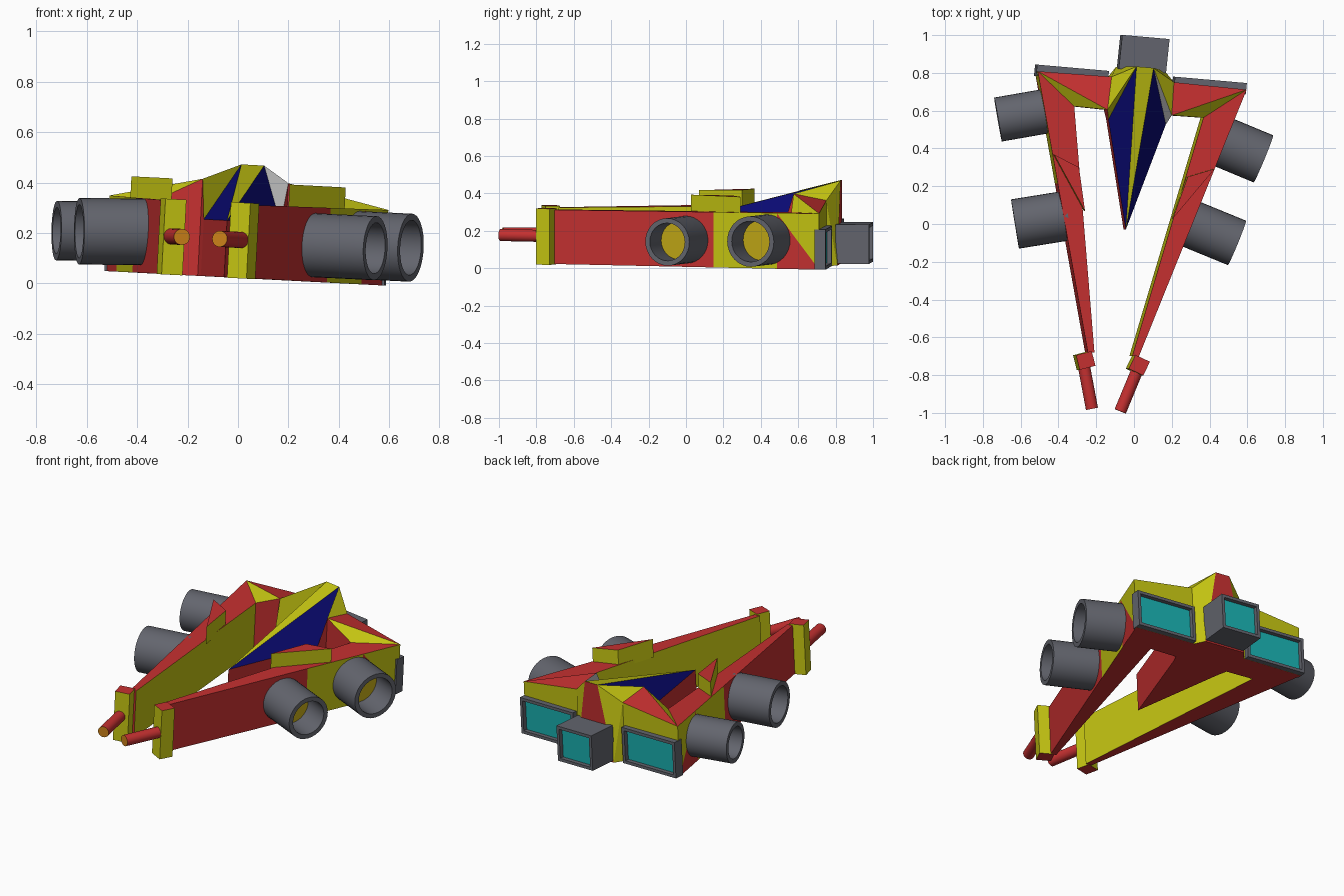
import bpy, bmesh, math
from mathutils import Matrix, Vector

if "Cube" in bpy.data.objects:
    bpy.data.objects.remove(bpy.data.objects["Cube"], do_unlink=True)

COLOURS = {
    "red": (0.56, 0.03, 0.03), "yellow": (0.56, 0.56, 0.006),
    "navy": (0.003, 0.003, 0.17), "grey": (0.125, 0.13, 0.155),
    "white": (0.6, 0.6, 0.6), "teal": (0.01, 0.44, 0.44),
    "gold": (0.52, 0.38, 0.008), "orange": (0.6, 0.22, 0.01),
}
NAMES = list(COLOURS)
MATS = []
for label, rgb in COLOURS.items():
    mat = bpy.data.materials.new(label)
    mat.use_nodes = True
    mat.diffuse_color = (*rgb, 1)
    mat.node_tree.nodes["Principled BSDF"].inputs["Base Color"].default_value = (*rgb, 1)
    MATS.append(mat)

# Banked attitude of the whole craft
TILT = Matrix(((1, 0.105, 0.052, -0.052),
               (-0.088, 1, 0, 0),
               (-0.052, -0.006, 1, 0.025),
               (0, 0, 0, 1)))
SIDES = {"left": 1, "right": -1}


def finish(name, bm, matrix=TILT, smooth=False):
    bm.transform(matrix)
    bmesh.ops.recalc_face_normals(bm, faces=bm.faces)
    mesh = bpy.data.meshes.new(name)
    bm.to_mesh(mesh)
    bm.free()
    for mat in MATS:
        mesh.materials.append(mat)
    obj = bpy.data.objects.new(name, mesh)
    bpy.context.collection.objects.link(obj)
    if smooth:
        bpy.ops.object.select_all(action="DESELECT")
        obj.select_set(True)
        bpy.context.view_layer.objects.active = obj
        bpy.ops.object.shade_smooth_by_angle(angle=math.radians(35))
    return obj


def paint(bm, colour):
    for f in bm.faces:
        f.material_index = NAMES.index(colour)


def recess(bm, face, rim, depth, colour):
    """Cut a rimmed hollow into a face and colour its floor."""
    bmesh.ops.inset_region(bm, faces=[face], thickness=rim)
    walls = bmesh.ops.extrude_discrete_faces(bm, faces=[face])["faces"]
    floor = walls[0]
    bmesh.ops.translate(bm, verts=floor.verts, vec=-floor.normal * depth)
    floor.material_index = NAMES.index(colour)


# Hull corner points for one half; a trailing 0 drops the point to the keel
POINTS = {
    "tip": (0, -0.03, 0.225), "apex": (0.045, 0.83, 0.45),
    "low": (0.152, 0.54, 0.225), "brow": (0.17, 0.59, 0.385),
    "rear": (0.165, 0.765, 0.35), "base": (0.13, 0.82, 0.2),
    "mid": (0, 0.82, 0.2), "corner": (0.553, 0.76, 0.3),
    "inner": (0.342, 0.593, 0.295), "nose_in": (0.10, -0.69, 0.29),
    "nose_out": (0.135, -0.69, 0.29),
}
for key, t in (("mark_a", 0.6), ("mark_b", 0.84)):
    POINTS[key] = Vector(POINTS["nose_out"]).lerp(Vector(POINTS["corner"]), t)

HALF = [
    ("navy", "tip apex low"), ("flank", "apex low brow"),
    ("yellow", "apex brow rear"), ("red", "tip low low0 tip0"),
    ("red", "low brow brow0 low0"), ("yellow", "apex rear base0"),
    ("yellow", "rear rear0 base0"), ("red", "tip0 low0 brow0 rear0 base0 mid0"),
    # tail shoulder
    ("red", "corner rear brow"), ("yellow", "corner brow inner"),
    ("red", "inner brow brow0 inner0"), ("yellow", "corner rear rear0 corner0"),
    ("red", "brow0 inner0 corner0 rear0"),
    # forward arm
    ("red", "corner inner nose_in nose_out mark_a mark_b"),
    ("yellow", "inner nose_in nose_in0 inner0"),
    ("red", "nose_in nose_out nose_out0 nose_in0"),
    ("red", "inner0 nose_in0 nose_out0 mark_a0 mark_b0 corner0"),
    ("red", "nose_out mark_a mark_a0 nose_out0"),
    ("yellow", "mark_a mark_b mark_b0 mark_a0"),
    ("red", "mark_b mark_b0 corner0"), ("yellow", "mark_b corner corner0"),
]


def corner_at(key, side):
    x, y, z = POINTS[key.rstrip("0")]
    return Vector((x * side, y, 0 if key.endswith("0") else z))


bm = bmesh.new()


def panel(colour, corners):
    face = bm.faces.new([bm.verts.new(c) for c in corners])
    face.material_index = NAMES.index(colour)


for side in SIDES.values():
    for colour, keys in HALF:
        if colour == "flank":
            colour = "white" if side > 0 else "yellow"
        panel(colour, [corner_at(k, side) for k in keys.split()])
# Centre canopy stripe and tail wall
panel("yellow", [corner_at("tip", 1), corner_at("apex", 1), corner_at("apex", -1)])
panel("red", [corner_at("apex", 1), corner_at("apex", -1), corner_at("base0", -1),
              corner_at("mid0", 1), corner_at("base0", 1)])
bmesh.ops.remove_doubles(bm, verts=bm.verts, dist=0.0005)
finish("hull", bm)


def block(name, centre, size, turn=0, colour="yellow", caps=None, hollow=None):
    bm = bmesh.new()
    bmesh.ops.create_cube(bm, size=1)
    bm.transform(Matrix.Translation(centre) @ Matrix.Rotation(turn, 4, "Z")
                 @ Matrix.Diagonal((*size, 1)))
    bm.normal_update()
    paint(bm, colour)
    for f in bm.faces:
        if caps and abs(f.normal.z) > 0.9:
            f.material_index = NAMES.index(caps)
    if hollow:
        back = max(bm.faces, key=lambda f: f.normal.y)
        recess(bm, back, 0.025, 0.025, hollow)
    finish(name, bm)


def tube(name, start, end, radius, matrix, colour, tip, rim=0, depth=0):
    start, end = Vector(start), Vector(end)
    axis = end - start
    bm = bmesh.new()
    bmesh.ops.create_cone(bm, cap_ends=True, segments=32, radius1=radius,
                          radius2=radius, depth=axis.length)
    bm.normal_update()
    paint(bm, colour)
    cap = max(bm.faces, key=lambda f: f.normal.z)
    if rim:
        recess(bm, cap, rim, depth, tip)
    else:
        cap.material_index = NAMES.index(tip)
    bm.transform(Matrix.Translation((start + end) / 2)
                 @ axis.to_track_quat("Z", "Y").to_matrix().to_4x4())
    finish(name, bm, matrix, smooth=True)


# Tail thrusters
block("centre_thruster", (0, 0.9, 0.115), (0.25, 0.18, 0.21), colour="grey", hollow="teal")
for label, side in SIDES.items():
    block(label + "_thruster", (0.365 * side, 0.765, 0.108), (0.38, 0.06, 0.215),
          colour="grey", hollow="teal")
    # Nose block and gun
    block(label + "_nose_block", (0.142 * side, -0.735, 0.148), (0.085, 0.08, 0.3),
          turn=math.radians(-20 * side), caps="red")
    tube(label + "_gun", (0.145 * side, -0.75, 0.15), (0.075 * side, -0.985, 0.15),
         0.032, TILT, "red", "orange")
    # Wedge riser on the arm
    bm = bmesh.new()
    foot = bm.faces.new([bm.verts.new((x * side, y, 0.27)) for x, y in
                         ((0.425, 0.33), (0.288, 0.275), (0.232, 0.048))])
    top = bmesh.ops.extrude_face_region(bm, geom=[foot])["geom"]
    bmesh.ops.translate(bm, verts=[v for v in top if isinstance(v, bmesh.types.BMVert)],
                        vec=(0, 0, 0.11))
    bm.normal_update()
    for f in bm.faces:
        f.material_index = NAMES.index("red" if abs(f.normal.z) > 0.9 else "yellow")
    finish(label + "_riser", bm)

# Side pods, each with its own aim
PODS = {
    "left_front_pod": ((0.24, 0.025, 0.155), (0.545, -0.1, 0.14), 0.127),
    "left_rear_pod": ((0.42, 0.455, 0.155), (0.685, 0.345, 0.142), 0.135),
    "right_front_pod": ((-0.35, 0.045, 0.205), (-0.63, 0, 0.207), 0.132),
    "right_rear_pod": ((-0.45, 0.6, 0.205), (-0.72, 0.553, 0.21), 0.118),
}
for name, (start, end, radius) in PODS.items():
    tube(name, start, end, radius, Matrix.Identity(4), "grey", "gold", 0.026, 0.16)
